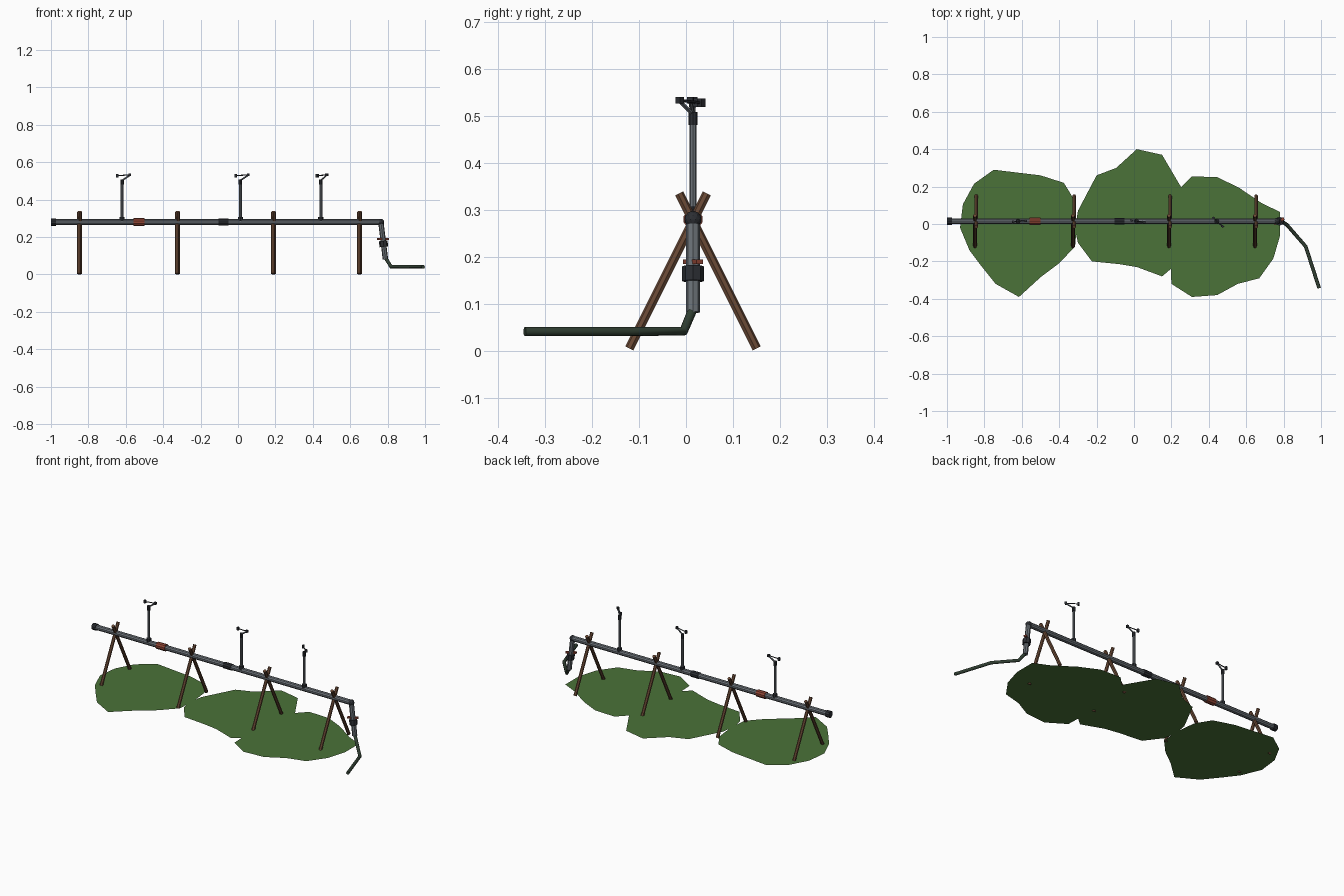
import bpy, bmesh, math
from mathutils import Vector, Matrix

if "Cube" in bpy.data.objects:
    bpy.data.objects.remove(bpy.data.objects["Cube"])


def mat(name, r, g, b):
    m = bpy.data.materials.new(name)
    m.diffuse_color = (r, g, b, 1)
    m.use_nodes = True
    m.node_tree.nodes["Principled BSDF"].inputs["Base Color"].default_value = m.diffuse_color
    return m


GREY = mat("pipe_grey", 0.15, 0.17, 0.19)
DARK = mat("fitting_black", 0.025, 0.028, 0.034)
WOOD = mat("stake_brown", 0.15, 0.07, 0.037)
RED = mat("coupling_red", 0.28, 0.06, 0.035)
HOSE = mat("hose_dark_green", 0.03, 0.05, 0.032)
LEAF = mat("grass_green", 0.07, 0.17, 0.04)
Y, Z = 0.015, 0.28          # axis of the main pipe


def finish(name, bm, material):
    me = bpy.data.meshes.new(name)
    bm.to_mesh(me)
    bm.free()
    me.materials.append(material)
    ob = bpy.data.objects.new(name, me)
    bpy.context.collection.objects.link(ob)
    return ob


def rod(name, a, b, r, material, sides=8):
    a, b = Vector(a), Vector(b)
    d = b - a
    bm = bmesh.new()
    m = Matrix.Translation((a + b) / 2) @ d.to_track_quat('Z', 'Y').to_matrix().to_4x4()
    bmesh.ops.create_cone(bm, cap_ends=True, segments=sides, radius1=r, radius2=r,
                          depth=d.length, matrix=m)
    return finish(name, bm, material)


def box(name, centre, size, material, angle=0):
    bm = bmesh.new()
    bmesh.ops.create_cube(bm, size=1, matrix=Matrix.Translation(centre)
                          @ Matrix.Rotation(angle, 4, 'Z') @ Matrix.Diagonal((*size, 1)))
    return finish(name, bm, material)


# main pipe with end cap and couplings
rod("main_pipe", (-0.99, Y, Z), (0.768, Y, Z), 0.0155, GREY, 10)
rod("end_cap", (-1.0, Y, Z), (-0.973, Y, Z), 0.02, DARK, 10)
rod("red_coupling", (-0.56, Y, Z), (-0.5, Y, Z), 0.021, RED, 10)
rod("black_coupling", (-0.103, Y, Z), (-0.05, Y, Z), 0.019, DARK, 10)

# crossed stakes carrying the pipe
for i, x in enumerate((-0.847, -0.323, 0.19, 0.65)):
    for side, s in (("front", -1), ("back", 1)):
        rod(f"{side}_stake_{i + 1}", (x + 0.003 * s, Y + 0.135 * s, 0.005),
            (x + 0.003 * s, Y - 0.03 * s, 0.335), 0.01, WOOD, 7)

# risers with sprinkler heads
for i, (x, deg) in enumerate(((-0.62, 4), (0.013, -8), (0.443, -42))):
    ang = math.radians(deg)

    def at(u, z):
        return (x + u * math.cos(ang), Y + u * math.sin(ang), z)

    n = i + 1
    rod(f"riser_base_{n}", at(0, 0.28), at(0, 0.307), 0.014, DARK)
    rod(f"riser_{n}", at(0, 0.29), at(0, 0.49), 0.0075, GREY)
    rod(f"riser_collar_{n}", at(0, 0.481), at(0, 0.508), 0.0095, DARK)
    rod(f"nozzle_arm_{n}", at(0, 0.503), at(0.042, 0.531), 0.0045, GREY, 6)
    box(f"nozzle_tip_{n}", at(0.042, 0.533), (0.013, 0.013, 0.014), DARK, ang)
    rod(f"swing_bar_{n}", at(0.042, 0.533), at(-0.028, 0.528), 0.003, DARK, 6)
    box(f"swing_weight_{n}", at(-0.026, 0.528), (0.012, 0.013, 0.018), DARK, ang)

# down pipe with elbow, valve and handle
top, foot = Vector((0.764, Y, Z)), Vector((0.788, Y, 0.082))
bm = bmesh.new()
bmesh.ops.create_icosphere(bm, subdivisions=2, radius=0.018, matrix=Matrix.Translation(top))
finish("elbow", bm, DARK)
rod("down_pipe", top, foot, 0.0145, GREY)
rod("valve_body", top.lerp(foot, 0.505), top.lerp(foot, 0.665), 0.023, DARK)
box("valve_handle", top.lerp(foot, 0.455), (0.062, 0.016, 0.009), RED, math.radians(28))

# supply hose
cu = bpy.data.curves.new("supply_hose", 'CURVE')
cu.dimensions = '3D'
cu.bevel_depth, cu.bevel_resolution, cu.use_fill_caps = 0.01, 2, True
path = [(0.788, Y, 0.09), (0.818, -0.005, 0.042), (0.918, -0.12, 0.041), (0.99, -0.343, 0.041)]
sp = cu.splines.new('POLY')
sp.points.add(len(path) - 1)
for p, co in zip(sp.points, path):
    p.co = (*co, 1)
hose = bpy.data.objects.new("supply_hose", cu)
bpy.context.collection.objects.link(hose)
cu.materials.append(HOSE)
bpy.context.view_layer.objects.active = hose
hose.select_set(True)
bpy.ops.object.convert(target='MESH')

# flat grass patches, outlines in hundredths of a unit
patches = (
    [(-75, 29), (-61.5, 24), (-50, 26), (-37.5, 22), (-32, 13), (-30.5, 0), (-31.5, -12),
     (-40, -21), (-50, -28.5), (-61.5, -39), (-74, -32), (-82, -22), (-88, -14), (-93, -2),
     (-91.5, 10.5), (-85.5, 21.5)],
    [(1.5, 40), (15, 37), (25, 20), (30, 13), (33, 1), (30, -10), (24.5, -20), (15, -28),
     (1.5, -23), (-7.5, -21.5), (-22.5, -20), (-30, -10), (-31.5, -3), (-30, 7), (-20, 26),
     (-9.5, 30)],
    [(31, 25.5), (44.5, 25), (56, 19.5), (68.5, 11), (78, 6.5), (78, -6.5), (74.5, -18.5),
     (67, -29), (55.5, -32), (44.5, -38), (31, -39), (20, -32), (19.5, -20), (17, -6),
     (18, 7), (24.5, 19)])
for i, pts in enumerate(patches):
    bm = bmesh.new()
    bm.faces.new([bm.verts.new((px / 100, py / 100, 0.007 + 0.001 * i))
                  for px, py in reversed(pts)])
    bmesh.ops.triangulate(bm, faces=bm.faces[:])
    finish(f"grass_patch_{i + 1}", bm, LEAF)
